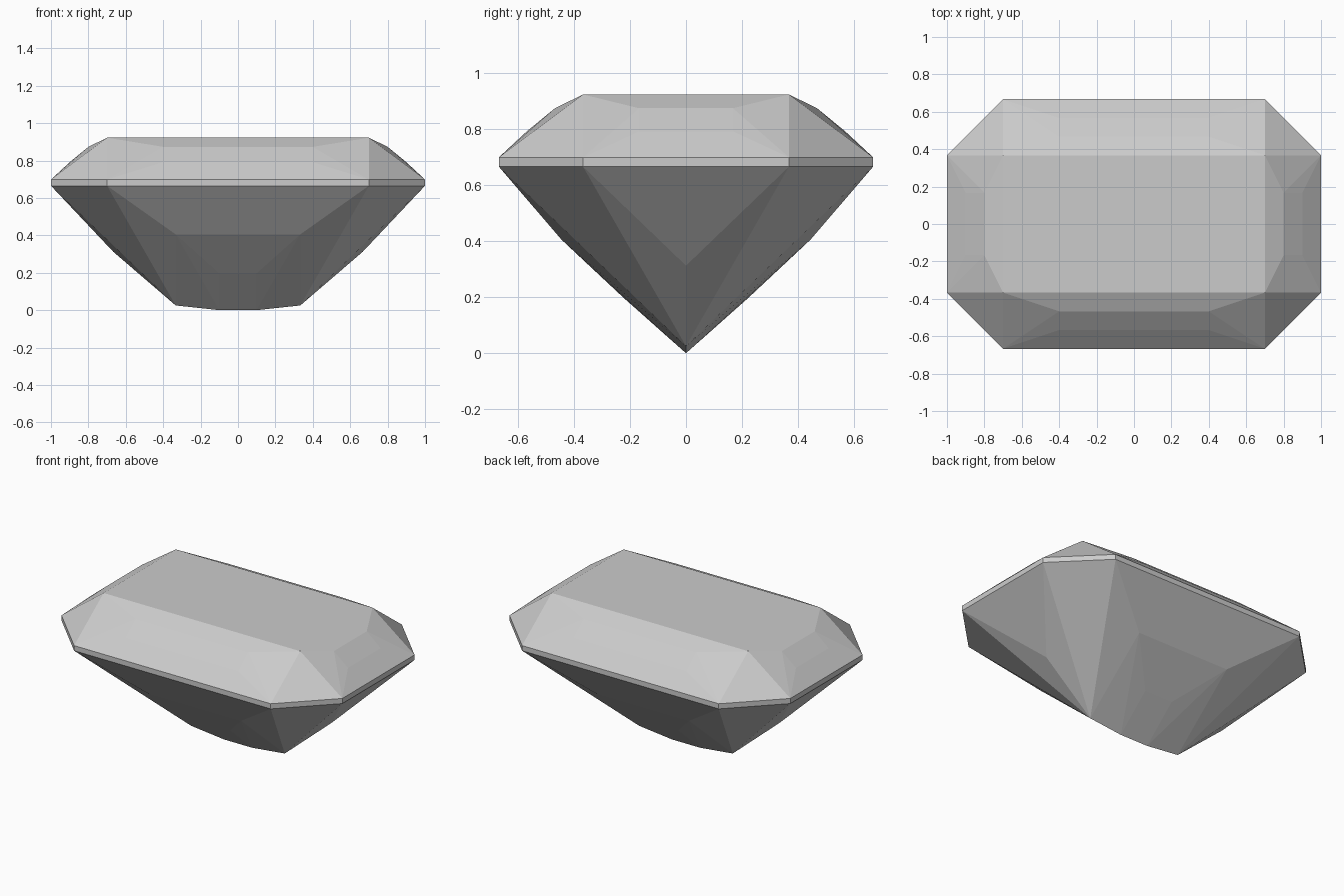
import bpy, bmesh

cube = bpy.data.objects.get("Cube")
if cube:
    bpy.data.objects.remove(cube, do_unlink=True)

stone = bpy.data.materials.new("pale grey stone")
stone.use_nodes = True
colour = (0.6, 0.6, 0.6, 1)
stone.diffuse_color = colour
stone.node_tree.nodes["Principled BSDF"].inputs["Base Color"].default_value = colour


def mirrored(points):
    """Repeat points in all four quadrants."""
    return {(sx * x, sy * y, z) for x, y, z in points for sx in (1, -1) for sy in (1, -1)}


# Flat table and the two bulged rows of the crown on the long and short sides
table = [(0.7, 0.367, 0.922)]
crown = [(0.4, 0.467, 0.873), (0.4, 0.567, 0.791),
         (0.8, 0.167, 0.873), (0.9, 0.167, 0.791)]
# Octagonal girdle with clipped corners
girdle = [(x, y, z) for x, y in ((1, 0.367), (0.7, 0.667)) for z in (0.665, 0.698)]
# Pavilion rows, tapering to a bowed keel
pavilion = [(0.333, 0.444, 0.405), (0.1, 0.222, 0.197), (0.667, 0, 0.312)]
keel = [(0.333, 0, 0.025), (0.1, 0, 0)]

# The cut stone is the convex skin around its facet corners
bm = bmesh.new()
for p in sorted(mirrored(table + crown + girdle + pavilion + keel)):
    bm.verts.new(p)
bmesh.ops.convex_hull(bm, input=bm.verts[:])
bmesh.ops.remove_doubles(bm, verts=bm.verts[:], dist=0.0005)
bmesh.ops.dissolve_limit(bm, angle_limit=0.01, verts=bm.verts[:], edges=bm.edges[:])
bmesh.ops.recalc_face_normals(bm, faces=bm.faces[:])
mesh = bpy.data.meshes.new("cut_gemstone")
bm.to_mesh(mesh)
bm.free()
mesh.materials.append(stone)
gem = bpy.data.objects.new("cut_gemstone", mesh)
bpy.context.collection.objects.link(gem)
